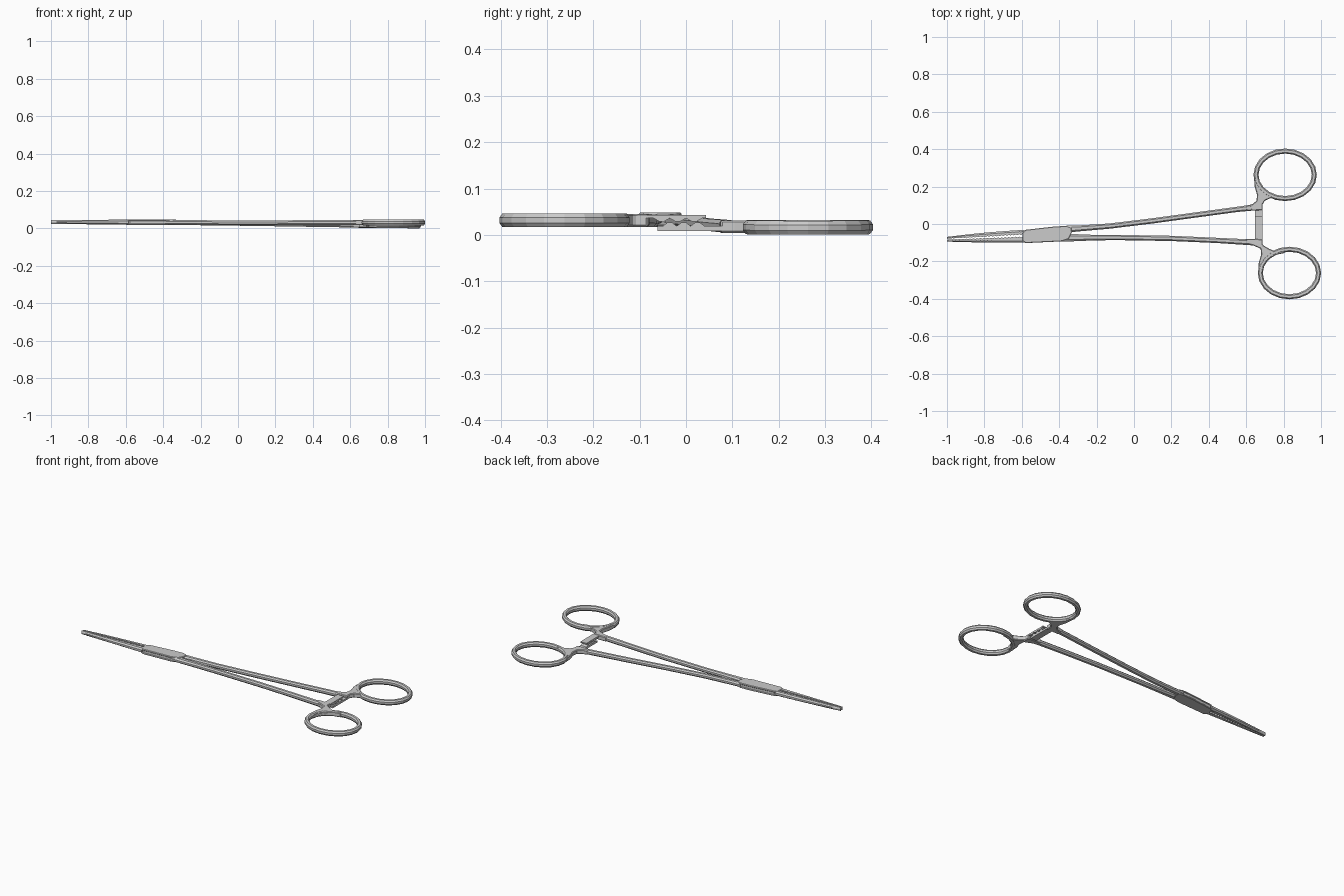
import bpy, bmesh, math
from mathutils import Vector

if "Cube" in bpy.data.objects:
    bpy.data.objects.remove(bpy.data.objects["Cube"])


def loft(name, sections, closed=False, bevel=0.0):
    """Skin a list of equal-length point loops into one object."""
    bm = bmesh.new()
    rows = [[bm.verts.new(p) for p in s] for s in sections]
    n, m = len(rows), len(rows[0])
    for i in range(n if closed else n - 1):
        a, b = rows[i], rows[(i + 1) % n]
        for j in range(m):
            k = (j + 1) % m
            bm.faces.new((a[j], a[k], b[k], b[j]))
    if not closed:
        bm.faces.new(rows[0])
        bm.faces.new(rows[-1])
    bmesh.ops.recalc_face_normals(bm, faces=bm.faces)
    me = bpy.data.meshes.new(name)
    bm.to_mesh(me)
    bm.free()
    ob = bpy.data.objects.new(name, me)
    bpy.context.collection.objects.link(ob)
    if bevel:
        mod = ob.modifiers.new("bevel", 'BEVEL')
        mod.width = bevel
        mod.segments = 1
        mod.limit_method = 'ANGLE'
        mod.angle_limit = math.radians(50)
    return ob


def sweep(name, path, closed=False):
    """Sweep a chamfered bar along (x, y, z, half width, half height)."""
    n = len(path)
    secs = []
    for i, (x, y, z, w, h) in enumerate(path):
        a = path[(i - 1) % n] if closed or i > 0 else path[i]
        b = path[(i + 1) % n] if closed or i < n - 1 else path[i]
        t = Vector((b[0] - a[0], b[1] - a[1])).normalized()
        sec = []
        for u, v in ((1, .4), (.5, 1), (-.5, 1), (-1, .4),
                     (-1, -.4), (-.5, -1), (.5, -1), (1, -.4)):
            sec.append((x - t.y * u * w, y + t.x * u * w, z + v * h))
        secs.append(sec)
    return loft(name, secs, closed)


def prism(name, pts, z0, z1, bevel=0.004):
    return loft(name, [[(x, y, z0) for x, y in pts],
                       [(x, y, z1) for x, y in pts]], bevel=bevel)


def finger_ring(name, cx, cy, zc, slope):
    n = 20
    path = []
    for i in range(n):
        a = 2 * math.pi * i / n
        dx, dy = .156 * math.cos(a), .127 * math.sin(a)
        path.append((cx + dx, cy + dy, zc - slope * dx, .0135, .015))
    return sweep(name, path, True)


def lerp(a, b, t):
    return a + (b - a) * t


def jaw(name, root, tip, bow, phase):
    """Tapered serrated jaw; root and tip give (outer y, inner y)."""
    n = 44
    secs = []
    for i in range(n + 1):
        t = i / n
        x = lerp(-.585, -1.0, t)
        yo = lerp(root[0], tip[0], t) + bow * math.sin(math.pi * t)
        yi = lerp(root[1], tip[1], t)
        s = 1 if yo > yi else -1
        if (i + phase) % 2:
            yi += s * .006 * (1 - .6 * t)
        z0, z1 = lerp(.020, .024, t), lerp(.047, .044, t)
        c = min(.010, abs(yo - yi) * .4)
        secs.append([(x, yi, z0), (x, yi, z1), (x, yo - s * c, z1),
                     (x, yo, z1 - .007), (x, yo, z0 + .007),
                     (x, yo - s * c, z0)])
    return loft(name, secs)


def ratchet(name, y0, y1, z_flat, z_root, z_tip, teeth_from, teeth_to):
    """Locking bar with three teeth, extruded along x."""
    prof = [(y0, z_flat), (y0, z_root), (teeth_from, z_root)]
    step = (teeth_to - teeth_from) / 3
    for i in range(3):
        a = teeth_from + i * step
        prof += [(a + step * .35, z_tip), (a + step * .65, z_tip),
                 (a + step, z_root)]
    prof += [(y1, z_root), (y1, z_flat)]
    return loft(name, [[(x, y, z) for y, z in prof] for x in (.647, .688)])


# Finger rings
finger_ring("upper_finger_ring", .808, .263, .0165, .007)
finger_ring("lower_finger_ring", .831, -.262, .0315, 0)

# Webs that blend each ring into its shank
web = [(.60, .098), (.635, .107), (.655, .125), (.658, .155), (.645, .20),
       (.642, .245), (.668, .245), (.676, .21), (.70, .18), (.74, .157),
       (.785, .148), (.785, .138), (.73, .138), (.70, .125), (.688, .105),
       (.688, .075), (.65, .072), (.60, .072)]
prism("upper_ring_web", web, .0045, .0315)
prism("lower_ring_web", [(x + (.022 if y > .11 else 0), -y - .007) for x, y in web],
      .0175, .0455)

# Shanks
sweep("upper_shank", [(-.36, -.028, .032, .019, .013), (-.30, -.024, .031, .016, .013),
                      (-.13, -.011, .029, .014, .013), (.10, .017, .026, .014, .013),
                      (.35, .051, .022, .014, .013), (.55, .078, .0195, .014, .0135),
                      (.66, .091, .018, .017, .0135)])
sweep("lower_shank", [(-.40, -.070, .033, .024, .014), (-.34, -.073, .032, .020, .013),
                      (-.22, -.073, .031, .015, .013), (-.10, -.072, .030, .014, .013),
                      (.20, -.077, .030, .014, .013), (.45, -.088, .031, .014, .0135),
                      (.66, -.100, .0315, .016, .014)])

# Box lock: two outer plates with the crossing arm between them
plate = [(-.597, -.088), (-.580, -.102), (-.39, -.093), (-.35, -.080),
         (-.332, -.045), (-.335, -.020), (-.36, -.010), (-.43, -.014),
         (-.58, -.031), (-.597, -.048)]
prism("box_lock_top_plate", plate, .0395, .0485, .003)
prism("box_lock_bottom_plate", plate, .0175, .0255, .003)
prism("box_lock_core", [(-.465 + (x + .465) * .97, -.056 + (y + .056) * .9)
                        for x, y in plate], .0245, .0405, 0)

# Serrated jaws
jaw("upper_jaw", (-.031, -.058), (-.069, -.0795), .004, 0)
jaw("lower_jaw", (-.100, -.066), (-.094, -.0825), -.002, 1)

# Ratchet bars facing each other
ratchet("upper_ratchet", -.062, .095, .008, .019, .027, -.05, .04)
ratchet("lower_ratchet", -.105, .043, .043, .036, .029, -.07, .035)
